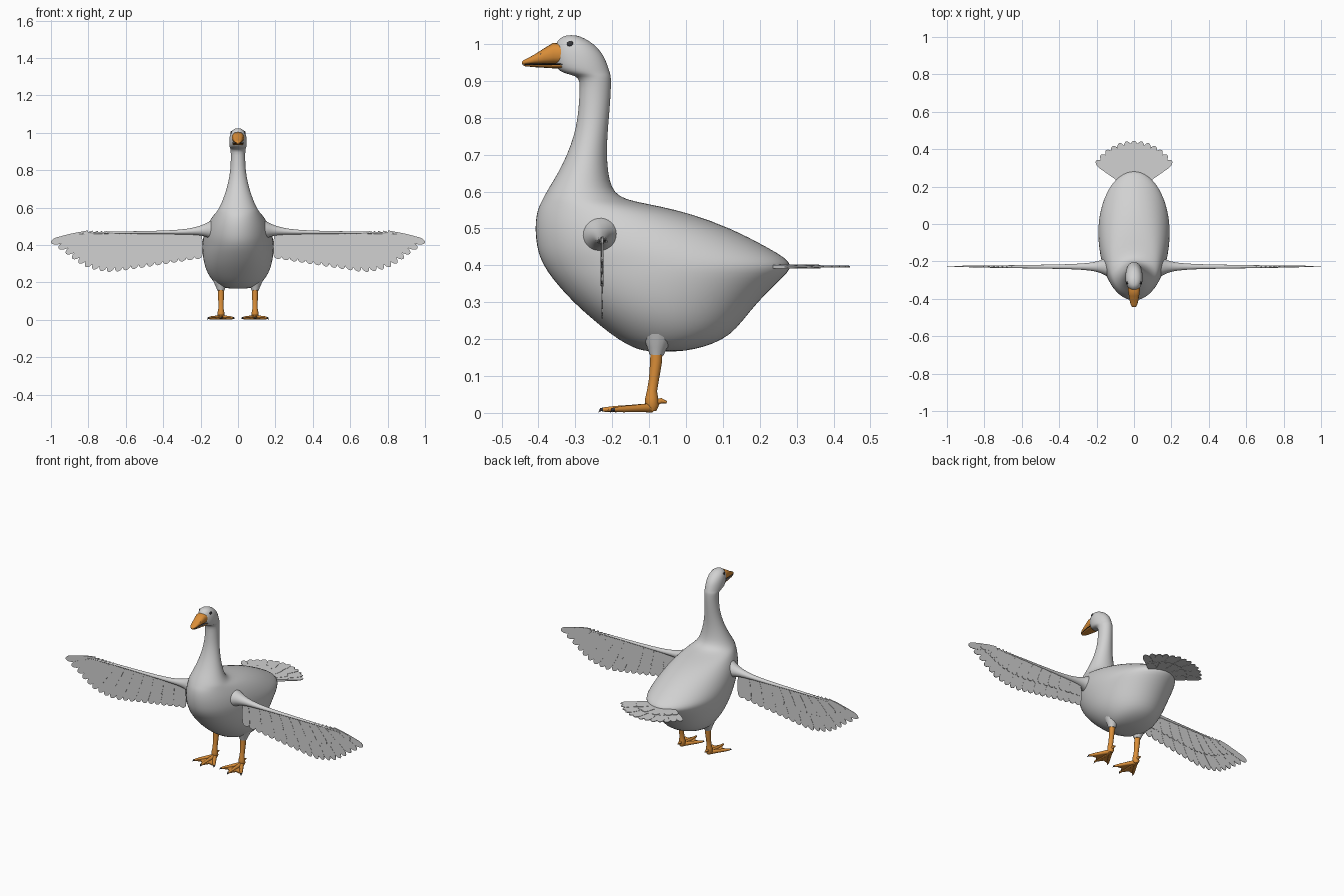
import bpy, bmesh, math
from mathutils import Vector

if "Cube" in bpy.data.objects:
    bpy.data.objects.remove(bpy.data.objects["Cube"])


def material(name, rgb):
    m = bpy.data.materials.new(name)
    m.diffuse_color = (*rgb, 1)
    m.use_nodes = True
    m.node_tree.nodes["Principled BSDF"].inputs["Base Color"].default_value = m.diffuse_color
    return m


WHITE = material("plumage", (0.64, 0.64, 0.64))
ORANGE = material("orange_skin", (0.70, 0.27, 0.04))
DARK = material("dark_horn", (0.04, 0.04, 0.045))


def finish(name, bm, mat, mirror=False, subsurf=0, angle=40):
    bmesh.ops.recalc_face_normals(bm, faces=bm.faces)
    me = bpy.data.meshes.new(name)
    bm.to_mesh(me)
    bm.free()
    me.materials.append(mat)
    ob = bpy.data.objects.new(name, me)
    bpy.context.collection.objects.link(ob)
    if mirror:
        ob.modifiers.new("mirror", "MIRROR").use_mirror_merge = False
    if subsurf:
        s = ob.modifiers.new("smooth", "SUBSURF")
        s.levels = s.render_levels = subsurf
    bpy.ops.object.select_all(action='DESELECT')
    ob.select_set(True)
    bpy.context.view_layer.objects.active = ob
    bpy.ops.object.shade_smooth_by_angle(angle=math.radians(angle))
    return ob


def ring(c, u, v, n=16, p=2.0):
    """Superellipse ring around c with half axes u and v."""
    out = []
    for i in range(n):
        a = 2 * math.pi * i / n
        ca, sa = math.cos(a), math.sin(a)
        out.append(Vector(c) + Vector(u) * math.copysign(abs(ca) ** (2 / p), ca)
                   + Vector(v) * math.copysign(abs(sa) ** (2 / p), sa))
    return out


def loft(bm, rings):
    rows = [[bm.verts.new(p) for p in r] for r in rings]
    n = len(rows[0])
    for a, b in zip(rows, rows[1:]):
        for i in range(n):
            bm.faces.new((a[i], a[(i + 1) % n], b[(i + 1) % n], b[i]))
    bm.faces.new(rows[0][::-1])
    bm.faces.new(rows[-1])


def tube(bm, points, n=12, flat=1.0):
    """Tapered tube through (x, y, z, radius) points."""
    ps = [Vector(p[:3]) for p in points]
    rings = []
    for i, p in enumerate(ps):
        d = (ps[min(i + 1, len(ps) - 1)] - ps[max(i - 1, 0)]).normalized()
        u = d.cross(Vector((0, 1, 0)) if abs(d.z) > 0.7 else Vector((0, 0, 1))).normalized()
        rings.append(ring(p, u * points[i][3], u.cross(d) * points[i][3] * flat, n))
    loft(bm, rings)


def plate(bm, outline, offset):
    """Flat plate: outline extruded by +-offset."""
    loft(bm, [[p - offset for p in outline], [p + offset for p in outline]])


def feather(bm, root, tip, hw, normal, t):
    root, tip, normal = Vector(root), Vector(tip), Vector(normal)
    side = (tip - root).normalized().cross(normal) * hw
    prof = [(0, .7), (.5, 1), (.84, .95), (.93, .75), (.98, .42), (1, .12)]
    pts = [root.lerp(tip, s) + side * w for s, w in prof]
    pts += [root.lerp(tip, s) - side * w for s, w in reversed(prof)]
    plate(bm, pts, normal * t)


# Body, neck and head: horizontal slices (z, front y, back y, half width)
slices = [
    (.166, -.10, -.02, .04), (.172, -.13, .02, .08), (.185, -.16, .07, .11), (.21, -.20, .12, .138),
    (.25, -.25, .155, .165), (.30, -.307, .195, .182), (.35, -.352, .245, .19),
    (.38, -.375, .278, .192), (.40, -.387, .288, .192), (.42, -.397, .272, .19),
    (.45, -.406, .22, .185), (.50, -.411, .125, .168), (.54, -.406, .015, .145),
    (.56, -.399, -.07, .13), (.573, -.392, -.14, .118), (.585, -.386, -.18, .109),
    (.61, -.372, -.202, .095), (.65, -.347, -.211, .078), (.70, -.322, -.215, .061),
    (.75, -.304, -.213, .049), (.80, -.293, -.209, .041), (.86, -.289, -.204, .038),
    (.90, -.287, -.203, .039), (.914, -.298, -.204, .041), (.921, -.335, -.206, .044),
    (.935, -.353, -.210, .047), (.96, -.359, -.219, .047), (.98, -.359, -.231, .045),
    (1.0, -.354, -.250, .040), (1.015, -.343, -.274, .029), (1.024, -.326, -.296, .013)]
bm = bmesh.new()
loft(bm, [ring((0, (f + b) / 2, z), (w, 0, 0), (0, (b - f) / 2, 0), 32) for z, f, b, w in slices])
finish("body_neck_head", bm, WHITE, subsurf=1, angle=80)

# Feathered thighs
bm = bmesh.new()
tube(bm, [(.085, -.07, .28, .07), (.09, -.075, .21, .045), (.092, -.079, .175, .026), (.092, -.08, .157, .019)], 16)
finish("thigh", bm, WHITE, mirror=True, angle=60)

# Beak: upper and lower bill with a dark mouth line between
for name, mat, parts in (
    ("upper_bill", ORANGE, [(-.32, .946, 1.0, .033), (-.36, .946, 1.003, .031), (-.385, .946, .988, .027),
                            (-.41, .946, .972, .023), (-.43, .945, .961, .018), (-.441, .944, .956, .012),
                            (-.445, .944, .951, .006)]),
    ("mouth_line", DARK, [(-.335, .943, .9475, .0325), (-.36, .943, .9475, .0305), (-.41, .943, .9475, .0225),
                          (-.436, .942, .946, .014)]),
    ("lower_bill", ORANGE, [(-.32, .934, .945, .030), (-.36, .934, .945, .029), (-.41, .937, .945, .021),
                            (-.43, .939, .944, .016), (-.441, .940, .944, .009)])):
    bm = bmesh.new()
    loft(bm, [ring((0, y, (a + b) / 2), (w, 0, 0), (0, 0, (b - a) / 2), 20, 2.6) for y, a, b, w in parts])
    finish(name, bm, mat, angle=50)

# Eyes and nostrils
for name, pos, scale in (("eye", (.036, -.314, 1.0), (.005, .009, .008)),
                         ("nostril", (.0215, -.392, .972), (.003, .005, .003))):
    bm = bmesh.new()
    bmesh.ops.create_uvsphere(bm, u_segments=16, v_segments=10, radius=1)
    for v in bm.verts:
        v.co = Vector(pos) + Vector([a * b for a, b in zip(v.co, scale)])
    finish(name, bm, DARK, mirror=True, angle=80)

# Wing arms: sections (x, z, half height, half depth)
WY = -.228
arm = [(.09, .475, .085, .085), (.15, .482, .045, .048), (.19, .478, .029, .029), (.24, .473, .018, .020),
       (.32, .468, .012, .014), (.45, .467, .008, .011), (.65, .466, .006, .008), (.78, .464, .006, .006),
       (.88, .455, .004, .004)]
bm = bmesh.new()
loft(bm, [ring((x, WY, z), (0, b, 0), (0, 0, a), 16) for x, z, a, b in arm])
finish("wing_arm", bm, WHITE, mirror=True, subsurf=1, angle=80)

# Wing feathers: long flight feathers plus a shorter covert layer
tips = [(.215 + .0435 * i, .325 - .0066 * i) for i in range(11)]
tips += [(.695, .257), (.735, .262), (.775, .27), (.815, .283), (.85, .303), (.885, .327),
         (.92, .355), (.96, .383), (1.0, .413)]
for name, part, hw, t in (("flight_feathers", 1.0, .026, .0015), ("wing_coverts", .58, .024, .004)):
    bm = bmesh.new()
    for i, (x, z) in enumerate(tips):
        root = Vector((x - .2 * ((x - .2) / .8) ** 1.2, WY + .001 * (i % 2), .464))
        tip = Vector((x, root.y, z))
        feather(bm, root, root.lerp(tip, part), hw - .006 * i / 19, (0, 1, 0), t)
    finish(name, bm, WHITE, mirror=True, angle=30)

# Tail fan: long feathers plus coverts
for name, r, n, hw, t in (("tail_feathers", .245, 13, .023, .002), ("tail_coverts", .165, 9, .024, .005)):
    bm = bmesh.new()
    for i in range(n):
        a = math.radians(-56 + 112 * i / (n - 1))
        d = Vector((math.sin(a), math.cos(a), 0))
        c = Vector((0, .2, .396 + .0015 * (i % 2)))
        feather(bm, c + d * .03, c + d * r, hw, (0, 0, 1), t)
    finish(name, bm, WHITE, angle=30)

# Legs, toes and webbing
LX = .091
heel = Vector((LX, -.093, .014))
toes = [Vector((LX - .066, -.195, .009)), Vector((LX, -.225, .009)), Vector((LX + .066, -.195, .009))]
bm = bmesh.new()
tube(bm, [(LX, -.08, .175, .017), (LX, -.081, .14, .0165), (LX, -.087, .09, .014), (LX, -.092, .06, .014),
          (LX, -.093, .04, .018), (LX, -.092, .02, .019), (LX, -.092, .005, .012)], 14)
for tip in toes:
    mid = heel.lerp(tip, .5)
    tube(bm, [(*heel, .013), (*mid, .010), (*heel.lerp(tip, .75), .009), (*tip, .006)], 10)
tube(bm, [(LX, -.085, .028, .010), (LX, -.066, .033, .007), (LX, -.052, .029, .003)], 8)
finish("leg_and_toes", bm, ORANGE, mirror=True, angle=60)

bm = bmesh.new()
for a, b in zip(toes, toes[1:]):
    notch = heel.lerp((a + b) / 2, .78)
    pts = [heel, heel.lerp(a, .95), notch.lerp(a, .4), notch, notch.lerp(b, .4), heel.lerp(b, .95)]
    plate(bm, [Vector((p.x, p.y, .008)) for p in pts], Vector((0, 0, .003)))
finish("foot_web", bm, ORANGE, mirror=True, angle=30)

# Claws
bm = bmesh.new()
for tip in toes:
    d = (tip - heel).normalized()
    end = tip + d * .012
    tube(bm, [(*(tip - d * .003), .0062), (*(tip + d * .006), .0045), (end.x, end.y, .002, .0012)], 8)
finish("claws", bm, DARK, mirror=True, angle=60)

# Stand the feet exactly on the ground
for ob in bpy.data.objects:
    if ob.name in {"foot_web", "leg_and_toes", "claws"}:
        for v in ob.data.vertices:
            v.co.z = max(v.co.z, 0)
